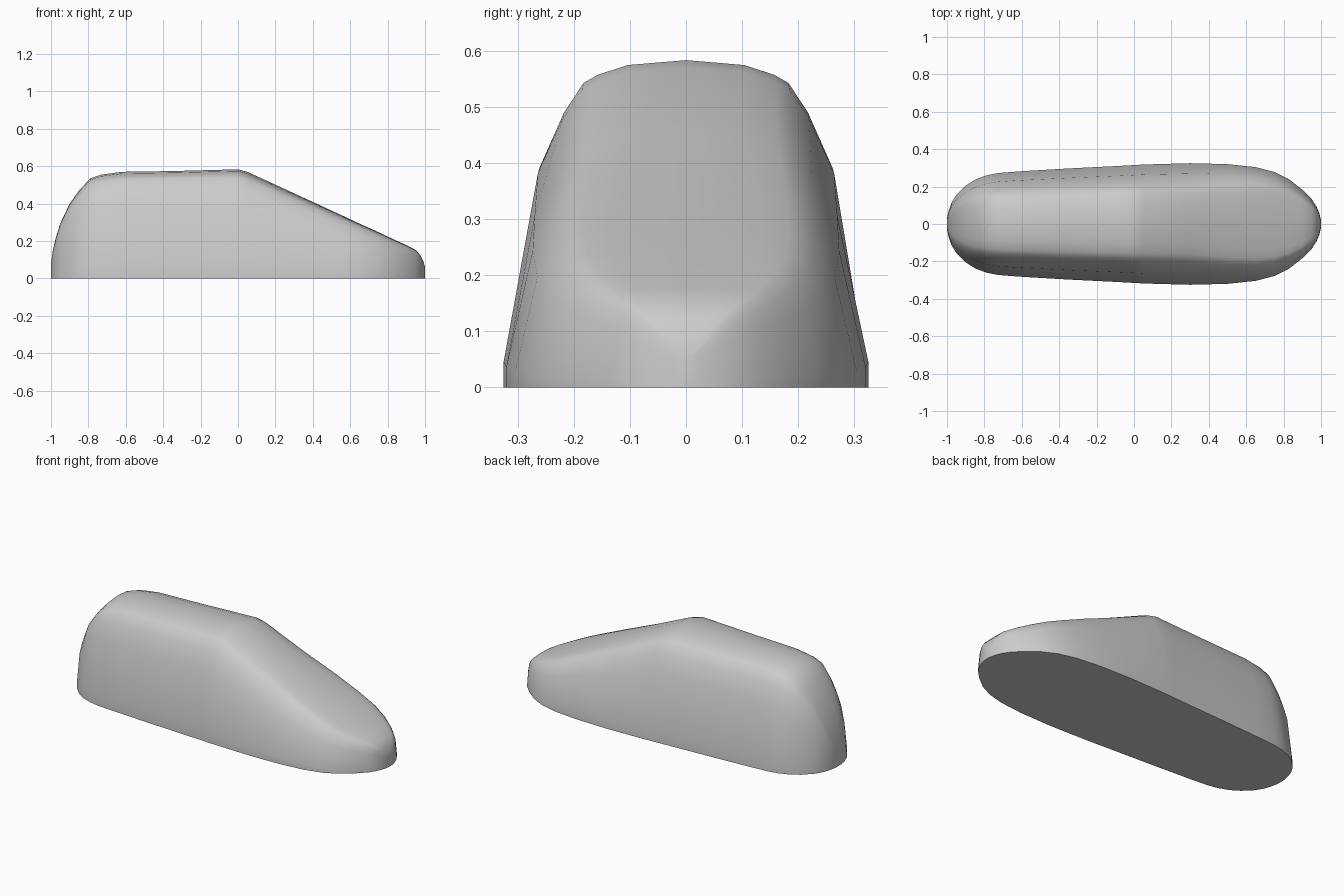
import bpy
import bmesh
import math

cube = bpy.data.objects.get("Cube")
if cube:
    bpy.data.objects.remove(cube, do_unlink=True)

# Stations along the length: x, half width at the sole, height
STATIONS = [
    (-1, .03, .08), (-.99, .075, .15), (-.975, .115, .215), (-.95, .155, .295),
    (-.9, .205, .4), (-.85, .237, .47), (-.79, .26, .535), (-.73, .272, .555),
    (-.62, .281, .57), (-.35, .297, .574), (-.05, .312, .582), (0, .315, .583),
    (.05, .318, .57), (.3, .325, .455), (.5, .32, .363), (.65, .304, .293),
    (.75, .278, .248), (.83, .238, .21), (.9, .183, .178), (.95, .133, .152),
    (.975, .095, .125), (.99, .06, .095), (1, .02, .06),
]
# Half section as fractions of half width and height
SECTION = [(1, 0), (1, .1), (.83, .67), (.69, .84), (.58, .93),
           (.5, .955), (.33, .985), (0, 1)]


def ring(bm, x, width, height):
    """Arch-shaped section, squarer near the toe."""
    square = 1 - .45 * min(1, max(0, (x - .3) / .6))
    half = [(a ** square * width, b * height) for a, b in SECTION]
    arch = half + [(-y, z) for y, z in reversed(half[:-1])]
    return [bm.verts.new((x, y, z)) for y, z in arch]


# Loft the body, then close the sole and both ends
bm = bmesh.new()
rings = [ring(bm, *s) for s in STATIONS]
for r, s in zip(rings, rings[1:]):
    for i in range(len(r) - 1):
        bm.faces.new((r[i], r[i + 1], s[i + 1], s[i]))
bm.faces.new([r[0] for r in rings] + [r[-1] for r in reversed(rings)])
bm.faces.new(rings[0])
bm.faces.new(rings[-1])
bmesh.ops.recalc_face_normals(bm, faces=bm.faces)
mesh = bpy.data.meshes.new("shoe_last")
bm.to_mesh(mesh)
bm.free()
body = bpy.data.objects.new("shoe_last", mesh)
bpy.context.collection.objects.link(body)

# Plain grey material
grey = bpy.data.materials.new("plain grey")
grey.use_nodes = True
colour = (.6, .6, .6, 1)
grey.diffuse_color = colour
grey.node_tree.nodes["Principled BSDF"].inputs["Base Color"].default_value = colour
mesh.materials.append(grey)

# Smooth body with a crisp sole edge
bpy.context.view_layer.objects.active = body
body.select_set(True)
bpy.ops.object.shade_smooth_by_angle(angle=math.radians(50))
